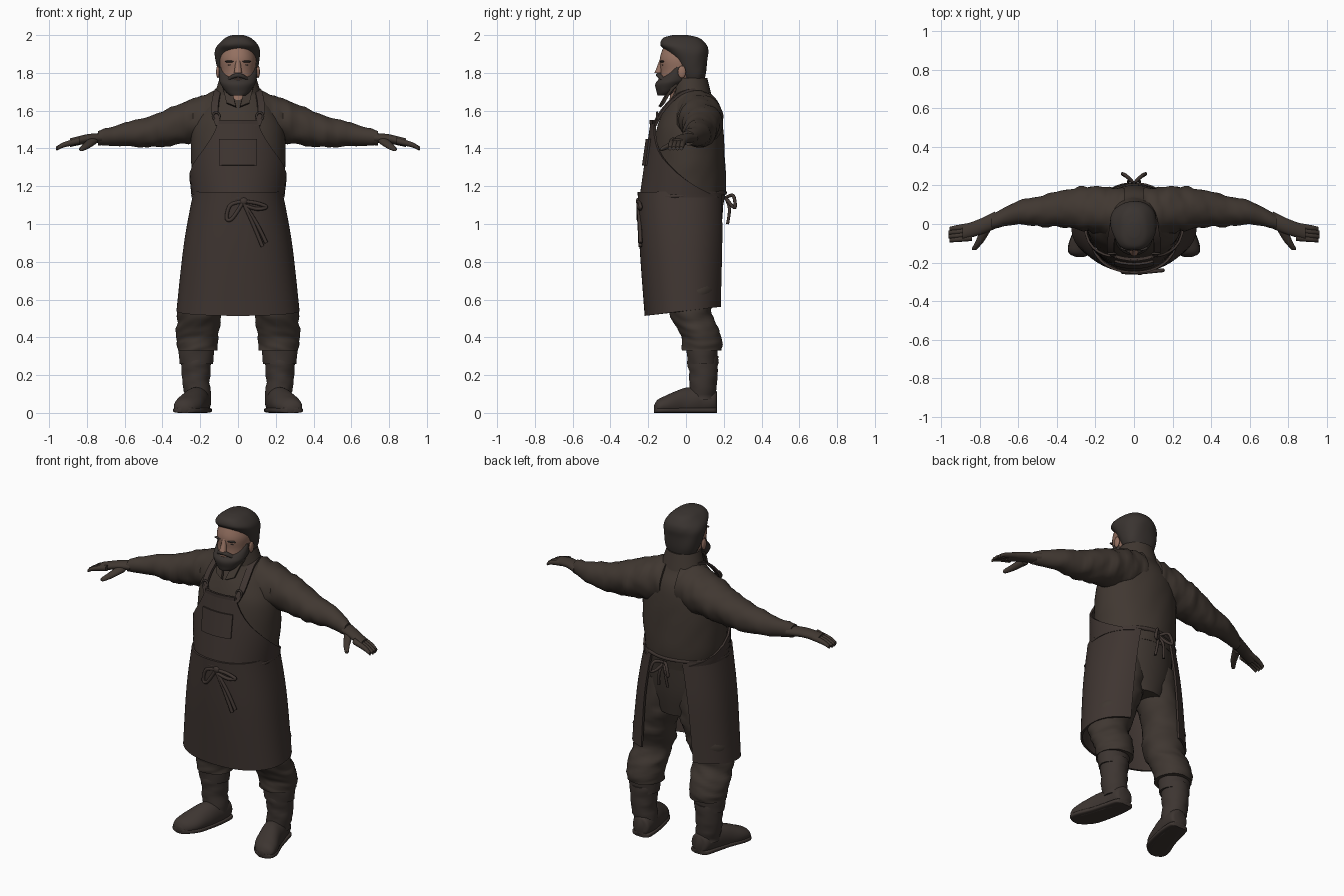
import bpy
import bmesh
from math import sin, cos, pi, radians
from mathutils import Vector, Matrix, noise

if "Cube" in bpy.data.objects:
    bpy.data.objects.remove(bpy.data.objects["Cube"])


def material(name, *rgb):
    mat = bpy.data.materials.new(name)
    mat.use_nodes = True
    mat.diffuse_color = (*rgb, 1)
    shader = mat.node_tree.nodes["Principled BSDF"]
    shader.inputs["Base Color"].default_value = (*rgb, 1)
    shader.inputs["Roughness"].default_value = .8
    return mat


SHIRT = material("shirt brown", .052, .039, .031)
APRON = material("apron brown", .05, .036, .031)
TROUSERS = material("trouser brown", .05, .038, .031)
LEATHER = material("boot leather", .047, .036, .031)
HAIR = material("dark hair", .042, .034, .03)
SKIN = material("skin", .3, .165, .12)


def smooth_path(points, steps=6):
    """Catmull-Rom interpolation of equal-length tuples."""
    pts = [points[0], *points, points[-1]]
    out = []
    for window in zip(pts, pts[1:], pts[2:], pts[3:]):
        for s in range(steps):
            t = s / steps
            out.append([q + t / 2 * (r - p + t * (2 * p - 5 * q + 4 * r - e + t * (3 * (q - r) + e - p)))
                        for p, q, r, e in zip(*window)])
    return out + [list(points[-1])]


def link(name, data, mat, mirror):
    data.materials.append(mat)
    obj = bpy.data.objects.new(name, data)
    bpy.context.collection.objects.link(obj)
    if mirror:
        obj.modifiers.new("mirror", "MIRROR")
    return obj


def finish(name, mat, bm, mirror=False, thick=0):
    """Turn a bmesh into a smooth object, optionally thickened and mirrored."""
    bmesh.ops.recalc_face_normals(bm, faces=bm.faces)
    for face in bm.faces:
        face.smooth = True
    mesh = bpy.data.meshes.new(name)
    bm.to_mesh(mesh)
    bm.free()
    obj = link(name, mesh, mat, mirror)
    if thick:
        solid = obj.modifiers.new("thickness", "SOLIDIFY")
        solid.thickness, solid.offset = thick, 0
    split = obj.modifiers.new("sharp edges", "EDGE_SPLIT")
    split.split_angle = radians(50)


def loft(name, mat, rings, axis="z", n=40, power=1, folds=0, pitch=3, mid=-pi / 2,
         half=None, shear=0, floor=False, mirror=False, thick=0):
    """Skin rings (x, y, z, radius a, radius b); half = arc at both ends makes an open shell."""
    k = "xyz".index(axis)
    plane = [i for i in range(3) if i != k]
    cols = n + 1 if half else n
    rows = smooth_path(rings)
    bm = bmesh.new()
    grid = []
    for i, row in enumerate(rows):
        t = i / (len(rows) - 1)
        arc = half[1] + (half[0] - half[1]) * (1 - t) ** 2 if half else pi
        line = []
        for j in range(cols):
            ang = mid + arc * (2 * j / n - 1)
            off = Vector()
            for slot, size, trig in zip(plane, row[3:], (cos(ang), sin(ang))):
                off[slot] = size * abs(trig) ** power * (1 if trig > 0 else -1)
            p = Vector(row[:3]) + off
            if folds:
                q = p * 7
                q[k] = q[k] * pitch + q[plane[0]]
                p += off * folds * (noise.noise(q) + noise.noise(q * 2) / 2)
            p.z += shear * p.y * t
            if floor:
                p.z = max(p.z, 0)
            line.append(bm.verts.new(p))
        grid.append(line)
    for low, high in zip(grid, grid[1:]):
        for j in range(n):
            m = (j + 1) % cols
            bm.faces.new((low[j], low[m], high[m], high[j]))
    if not half:
        bm.faces.new(grid[0])
        bm.faces.new(grid[-1])
    finish(name, mat, bm, mirror, thick)


def trunk(name, mat, rings, **options):
    """Central loft from rings (y, z, half width, half depth)."""
    loft(name, mat, [(0, *ring) for ring in rings], **options)


def limb(name, mat, path, start, end, flat=1, ease=1, **options):
    """Loft along a path whose radius runs from start to end."""
    rings = []
    for i, point in enumerate(path):
        r = start + (end - start) * (i / (len(path) - 1)) ** ease
        rings.append((*point, r, r * flat))
    loft(name, mat, rings, **options)


def blob(name, mat, centre, size, mirror=False):
    bm = bmesh.new()
    bmesh.ops.create_uvsphere(bm, u_segments=32, v_segments=20, radius=1,
                              matrix=Matrix.LocRotScale(Vector(centre), None, Vector(size)))
    finish(name, mat, bm, mirror)


def ribbon(name, mat, path, width, mirror=True):
    w = Vector(width) / 2
    bm = bmesh.new()
    rows = [[bm.verts.new(Vector(p) + s * w) for s in (-1, 1)] for p in smooth_path(path)]
    for (a, b), (c, d) in zip(rows, rows[1:]):
        bm.faces.new((a, b, d, c))
    finish(name, mat, bm, mirror, thick=.014)


def cord(name, mat, path, radius, cyclic=False, mirror=False):
    curve = bpy.data.curves.new(name, "CURVE")
    curve.dimensions = "3D"
    curve.bevel_depth, curve.bevel_resolution = radius, 2
    curve.use_fill_caps = True
    points = path if cyclic else smooth_path(path)
    spline = curve.splines.new("POLY")
    spline.points.add(len(points) - 1)
    for point, co in zip(spline.points, points):
        point.co = (*co, 1)
    spline.use_cyclic_u = cyclic
    link(name, curve, mat, mirror)


TURN = [i * pi / 24 for i in range(48)]

# Shirt body, sleeves and collar
trunk("shirt_body", SHIRT, [
    (0, 1.1, .22, .2), (0, 1.2, .24, .21), (.01, 1.36, .25, .195), (.02, 1.5, .245, .177),
    (.03, 1.6, .2, .15), (.03, 1.67, .15, .11), (.03, 1.72, .1, .09)], n=56, folds=.02, pitch=1)
limb("sleeve", SHIRT, [(.05, .05, 1.58), (.17, .07, 1.56), (.31, .08, 1.53), (.45, .07, 1.49), (.6, .06, 1.475),
                       (.74, .01, 1.455)], .137, .037, ease=1.3, axis="x", folds=.13, mirror=True)
trunk("collar", SHIRT, [(.03, 1.67, .12, .1), (.02, 1.77, .09, .085)],
      mid=pi / 2, half=(2.6, 2.4), thick=.016)
ribbon("collar_flap", SHIRT, [(.06, -.06, 1.73), (.05, -.095, 1.69), (.035, -.13, 1.63)], (.05, .02, .02))

# Gloved hands
limb("palm", SHIRT, [(.72, .02, 1.455), (.8, -.015, 1.45), (.89, -.045, 1.43)], .045, .038, .6,
     axis="x", mirror=True)
for i in range(4):
    y = -.01 - .02 * i
    reach = .966 - .006 * abs(i - 1.5)
    limb("finger", SHIRT, [(.84, y, 1.44), (.92, y - .01, 1.42), (reach, y - .015, 1.4)], .018, .01,
         axis="x", n=12, mirror=True)
limb("thumb", SHIRT, [(.77, -.03, 1.44), (.8, -.09, 1.415), (.825, -.125, 1.398), (.83, -.136, 1.394)],
     .028, .009, .75, axis="y", n=16, mirror=True)

# Trousers
trunk("trouser_seat", TROUSERS, [(.05, .8, .13, .11), (.02, .95, .21, .165), (0, 1.14, .22, .2)])
limb("trouser_leg", TROUSERS, [(.1, .04, 1), (.14, .05, .8), (.18, .04, .65), (.2, .02, .54), (.21, .06, .45),
                               (.21, .085, .38), (.21, .085, .33)], .13, .107, .95, folds=.1, mirror=True)

# Boots
limb("boot_cuff", LEATHER, [(.22, .085, .26), (.22, .085, .34)], .088, .095, .87, folds=.04, mirror=True)
limb("boot_shaft", LEATHER, [(.21, .09, .07), (.22, .09, .18), (.22, .09, .3)], .068, .08,
     folds=.12, pitch=4, mirror=True)
foot = [(.2, .165, .06, .03, .05), (.2, .15, .06, .055, .06), (.21, .08, .06, .065, .08), (.23, -.01, .05, .07, .08),
        (.26, -.1, .04, .075, .055), (.28, -.15, .03, .055, .04), (.28, -.17, .02, .02, .02)]
loft("boot_foot", LEATHER, foot, axis="y", floor=True, folds=.03, mirror=True)
loft("boot_sole", LEATHER, [(x, y, .014, w + .004, .014) for x, y, z, w, h in foot],
     axis="y", power=.5, mirror=True)

# Apron skirt, open at the back, with bib, pocket and straps
trunk("apron_skirt", APRON, [(-.025, 1.17, .23, .225), (-.015, .9, .28, .225), (-.005, .54, .32, .208)],
      n=72, power=.88, half=(2.75, 2.62), shear=.12, thick=.012)
trunk("apron_bib", APRON, [(-.01, 1.14, .24, .23), (0, 1.35, .26, .21), (0, 1.55, .24, .18)],
      half=(2.5, .44), thick=.012)
trunk("bib_pocket", APRON, [(0, 1.31, .26, .225), (0, 1.45, .26, .205)], half=(.39, .39), thick=.016)
ribbon("bib_hem", APRON, [(-.1, -.17, 1.54), (0, -.186, 1.54), (.1, -.17, 1.54)], (0, 0, .02), mirror=False)
ribbon("apron_strap", APRON, [(.1, -.168, 1.52), (.12, -.138, 1.58), (.12, -.09, 1.64), (.11, -.03, 1.69),
                              (.1, .03, 1.71), (.08, .07, 1.7)], (.036, .01, 0))
cord("strap_buckle", LEATHER, [(.115 + .018 * cos(a), -.153, 1.57 + .02 * sin(a)) for a in TURN],
     .006, cyclic=True, mirror=True)

# Waist cord with bows front and back
cord("waist_cord", APRON, [(.236 * cos(a), .225 * sin(a) - .02, 1.15 + .015 * sin(a)) for a in TURN],
     .012, cyclic=True)
blob("front_bow_knot", APRON, (.03, -.25, 1.12), (.022, .015, .02))
for part, line in (
        ("front_bow_right_loop", [(.03, 1.12), (-.04, 1.1), (-.06, 1.03), (-.03, 1.03), (.03, 1.12)]),
        ("front_bow_left_loop", [(.03, 1.12), (.1, 1.11), (.15, 1.09), (.1, 1.08), (.03, 1.1)]),
        ("front_bow_inner_tail", [(.03, 1.11), (.08, 1), (.13, .88)]),
        ("front_bow_outer_tail", [(.03, 1.11), (.1, 1), (.15, .9)])):
    cord(part, APRON, [(x, .1 * abs(x) - .255, z) for x, z in line], .01)
cord("back_bow_loop", APRON, [(0, .21, 1.14), (.04, .25, 1.15), (.06, .26, 1.09), (.03, .24, 1.1),
                              (0, .21, 1.14)], .009, mirror=True)
cord("back_bow_tail", APRON, [(0, .21, 1.14), (.02, .23, 1.08), (.03, .22, 1)], .008, mirror=True)

# Head, neck and face
limb("neck", SKIN, [(0, -.055, 1.6), (0, 0, 1.75)], .04, .075)
trunk("head", SKIN, [(-.08, 1.7, .05, .05), (-.05, 1.75, .08, .085), (-.022, 1.81, .092, .112),
                     (-.02, 1.88, .096, .118), (-.02, 1.96, .07, .09)], power=.95)
limb("nose", SKIN, [(0, -.128, 1.87), (0, -.138, 1.83), (0, -.146, 1.8)], .012, .021, n=16)
blob("ear", SKIN, (.106, -.022, 1.805), (.01, .021, .033), mirror=True)
blob("eye", HAIR, (.04, -.123, 1.842), (.014, .005, .004), mirror=True)

# Hair, brows, moustache and beard
trunk("hair", HAIR, [(.045, 1.74, .075, .045), (.035, 1.8, .102, .07), (.02, 1.87, .115, .092),
                     (.005, 1.915, .118, .112), (-.015, 1.95, .105, .122), (-.025, 1.985, .07, .095),
                     (-.03, 2, .03, .04)], n=56, power=.85, folds=.05, pitch=1)
blob("brow", HAIR, (.038, -.125, 1.86), (.032, .013, .006), mirror=True)
limb("moustache", HAIR, [(0, -.143, 1.788), (.03, -.136, 1.78), (.06, -.11, 1.76)], .016, .012, .8,
     axis="x", n=16, mirror=True)
trunk("beard", HAIR, [(-.12, 1.68, .04, .03), (-.105, 1.7, .065, .05), (-.085, 1.74, .092, .077),
                      (-.06, 1.77, .1, .08), (-.04, 1.83, .1, .03)], folds=.05, pitch=1)
blob("lower_lip", SKIN, (0, -.14, 1.766), (.02, .008, .004))
